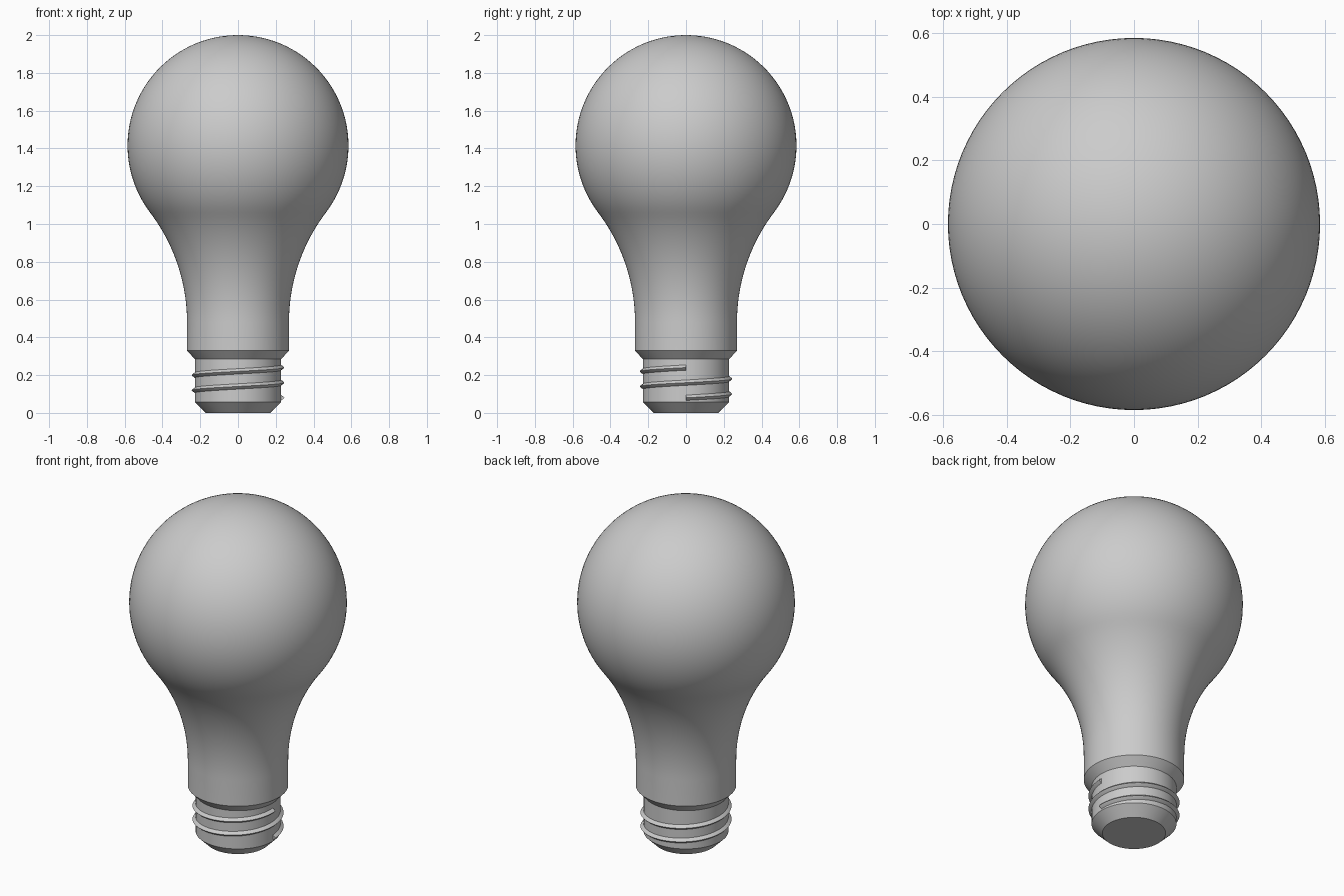
import bpy
import bmesh
from math import sin, cos, pi, atan2, hypot, radians

cube = bpy.data.objects.get("Cube")
if cube:
    bpy.data.objects.remove(cube, do_unlink=True)

# Single plain grey for the whole bulb
grey = bpy.data.materials.new("plain grey")
grey.use_nodes = True
colour = (0.6, 0.6, 0.6, 1)
grey.diffuse_color = colour
grey.node_tree.nodes["Principled BSDF"].inputs["Base Color"].default_value = colour


def finish(bm, name, angle=25):
    """Turn a bmesh into a smooth-shaded object with sharp rims."""
    bmesh.ops.recalc_face_normals(bm, faces=bm.faces)
    mesh = bpy.data.meshes.new(name)
    bm.to_mesh(mesh)
    bm.free()
    mesh.materials.append(grey)
    obj = bpy.data.objects.new(name, mesh)
    bpy.context.collection.objects.link(obj)
    bpy.ops.object.select_all(action='DESELECT')
    obj.select_set(True)
    bpy.context.view_layer.objects.active = obj
    bpy.ops.object.shade_smooth_by_angle(angle=radians(angle))
    return obj


def revolve(name, profile, steps=96):
    """Spin a (radius, height) profile around the z axis."""
    bm = bmesh.new()
    verts = [bm.verts.new((r, 0, z)) for r, z in profile]
    edges = [bm.edges.new(pair) for pair in zip(verts, verts[1:])]
    bmesh.ops.spin(bm, geom=verts + edges, cent=(0, 0, 0), axis=(0, 0, 1),
                   angle=2 * pi, steps=steps, use_merge=True)
    bmesh.ops.remove_doubles(bm, verts=bm.verts, dist=1e-5)
    return finish(bm, name)


def arc(cx, cz, radius, start, end, count):
    angles = [start + (end - start) * i / count for i in range(count + 1)]
    return [(cx + radius * cos(a), cz + radius * sin(a)) for a in angles]


# Bulb: straight collar, concave neck flowing tangentially into a sphere
ball_r, ball_z = 0.585, 1.415
collar_r, neck_z = 0.27, 0.48
rise = ball_z - neck_z
neck_r = (collar_r**2 + rise**2 - ball_r**2) / (2 * (ball_r - collar_r))
neck_x = collar_r + neck_r
join = atan2(-rise, neck_x)
neck = arc(neck_x, neck_z, neck_r, pi, join + pi, 20)
ball = arc(0, ball_z, ball_r, join, pi / 2, 40)[1:-1]
revolve("glass_bulb", [(0, 0.284), (0.228, 0.284), (collar_r, 0.33)]
        + neck + ball + [(0, ball_z + ball_r)])

# Screw base with a chamfered foot
revolve("screw_base", [(0, 0), (0.17, 0), (0.228, 0.057), (0.228, 0.29), (0, 0.29)])

# Thread: a ridge swept along a two-turn helix
ridge = [(0.22, -0.02), (0.241, -0.005), (0.245, 0), (0.241, 0.005), (0.22, 0.02)]
turns, pitch, start_z, steps = 2, 0.08, 0.08, 192
bm = bmesh.new()
rings = []
for i in range(steps + 1):
    t = i / steps
    a = t * turns * 2 * pi
    z = start_z + t * turns * pitch
    rings.append([bm.verts.new((r * cos(a), r * sin(a), z + h)) for r, h in ridge])
n = len(ridge)
for low, high in zip(rings, rings[1:]):
    for j in range(n):
        k = (j + 1) % n
        bm.faces.new((low[j], high[j], high[k], low[k]))
bm.faces.new(rings[0])
bm.faces.new(rings[-1])
finish(bm, "screw_thread", 40)
